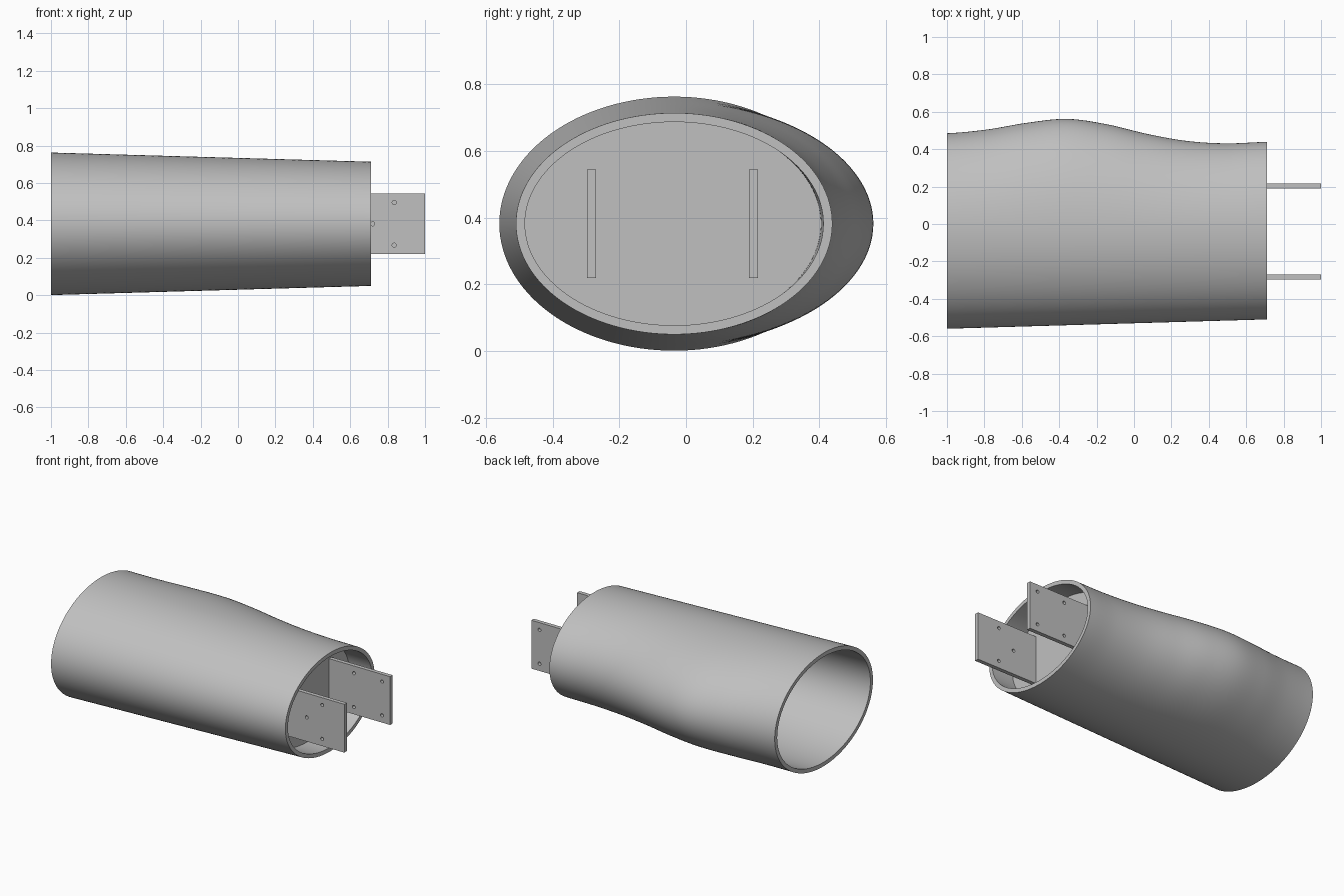
import bpy, bmesh, math

if "Cube" in bpy.data.objects:
    bpy.data.objects.remove(bpy.data.objects["Cube"], do_unlink=True)

grey = bpy.data.materials.new("plain grey")
grey.use_nodes = True
grey.diffuse_color = (0.53, 0.53, 0.53, 1)
grey.node_tree.nodes["Principled BSDF"].inputs["Base Color"].default_value = (0.53, 0.53, 0.53, 1)

X0, X1 = -1.0, 0.71          # open ends of the sleeve
CY, CZ = -0.035, 0.382       # axis of the sleeve
WALL = 0.027
SIDES, RINGS = 128, 48
# back contour (y) at even steps along the sleeve
BACK = [0.485, 0.505, 0.541, 0.562, 0.533, 0.482, 0.444, 0.431, 0.439]


def back_y(t):
    """Smooth interpolation of the back contour, t from 0 to 1."""
    s = t * (len(BACK) - 1)
    i = min(int(s), len(BACK) - 2)
    f = s - i
    p = [BACK[min(max(i + k, 0), len(BACK) - 1)] for k in (-1, 0, 1, 2)]
    m0, m1 = (p[2] - p[0]) / 2, (p[3] - p[1]) / 2
    d = p[2] - p[1]
    return p[1] + f * (m0 + f * (3 * d - 2 * m0 - m1 + f * (m0 + m1 - 2 * d)))


def section(bm, x, inset):
    """Ring of two half ellipses: plain front, bulging back."""
    t = (x - X0) / (X1 - X0)
    front = 0.525 - 0.05 * t - inset
    back = back_y(t) - CY - inset
    height = 0.381 - 0.049 * t - inset
    ring = []
    for k in range(SIDES):
        a = math.tau * k / SIDES
        c = math.cos(a)
        y = CY + c * (back if c > 0 else front)
        ring.append(bm.verts.new((x, y, CZ + height * math.sin(a))))
    return ring


def bridge(bm, a, b):
    for k in range(SIDES):
        n = (k + 1) % SIDES
        bm.faces.new((a[k], a[n], b[n], b[k]))


def finish(bm, name, smooth=False):
    bmesh.ops.recalc_face_normals(bm, faces=bm.faces)
    mesh = bpy.data.meshes.new(name)
    bm.to_mesh(mesh)
    bm.free()
    obj = bpy.data.objects.new(name, mesh)
    bpy.context.collection.objects.link(obj)
    mesh.materials.append(grey)
    bpy.ops.object.select_all(action='DESELECT')
    obj.select_set(True)
    bpy.context.view_layer.objects.active = obj
    if smooth:
        bpy.ops.object.shade_smooth_by_angle(angle=math.radians(35))
    return obj


# Sleeve: outer skin one way, inner skin back, closed at both rims
bm = bmesh.new()
stations = [X0 + (X1 - X0) * i / RINGS for i in range(RINGS + 1)]
rings = [section(bm, x, 0) for x in stations]
rings += [section(bm, x, WALL) for x in reversed(stations)]
for i, ring in enumerate(rings):
    bridge(bm, ring, rings[(i + 1) % len(rings)])
finish(bm, "sleeve", True)

# Bulkhead closing the sleeve behind the brackets
bm = bmesh.new()
ends = [section(bm, x, WALL - 0.002) for x in (0.5, 0.545)]
bridge(bm, *ends)
for ring in ends:
    bm.faces.new(ring)
finish(bm, "bulkhead", True)


def bracket(name, y, holes):
    """Flat plate standing on the bulkhead, drilled through along y."""
    bm = bmesh.new()
    bmesh.ops.create_cube(bm, size=1)
    for v in bm.verts:
        v.co = (0.77 + 0.46 * v.co.x, y + 0.027 * v.co.y, CZ + 0.325 * v.co.z)
    plate = finish(bm, name)
    for x, dz in holes:
        bpy.ops.mesh.primitive_cylinder_add(vertices=24, radius=0.011, depth=0.1,
                                            location=(x, y, CZ + dz),
                                            rotation=(math.pi / 2, 0, 0))
        drill = bpy.context.object
        drill.name = "drill"
        drill.hide_render = True
        drill.data.materials.append(grey)
        mod = plate.modifiers.new("hole", 'BOOLEAN')
        mod.operation, mod.solver, mod.object = 'DIFFERENCE', 'EXACT', drill
        bpy.context.view_layer.objects.active = plate
        bpy.ops.object.modifier_apply(modifier=mod.name)
        bpy.data.objects.remove(drill, do_unlink=True)


# Mounting brackets
H = 0.114
bracket("front_bracket", -0.284, [(0.835, H), (0.835, -H), (0.72, 0)])
bracket("back_bracket", 0.203, [(x, dz) for x in (0.94, 0.73) for dz in (H, -H)])
